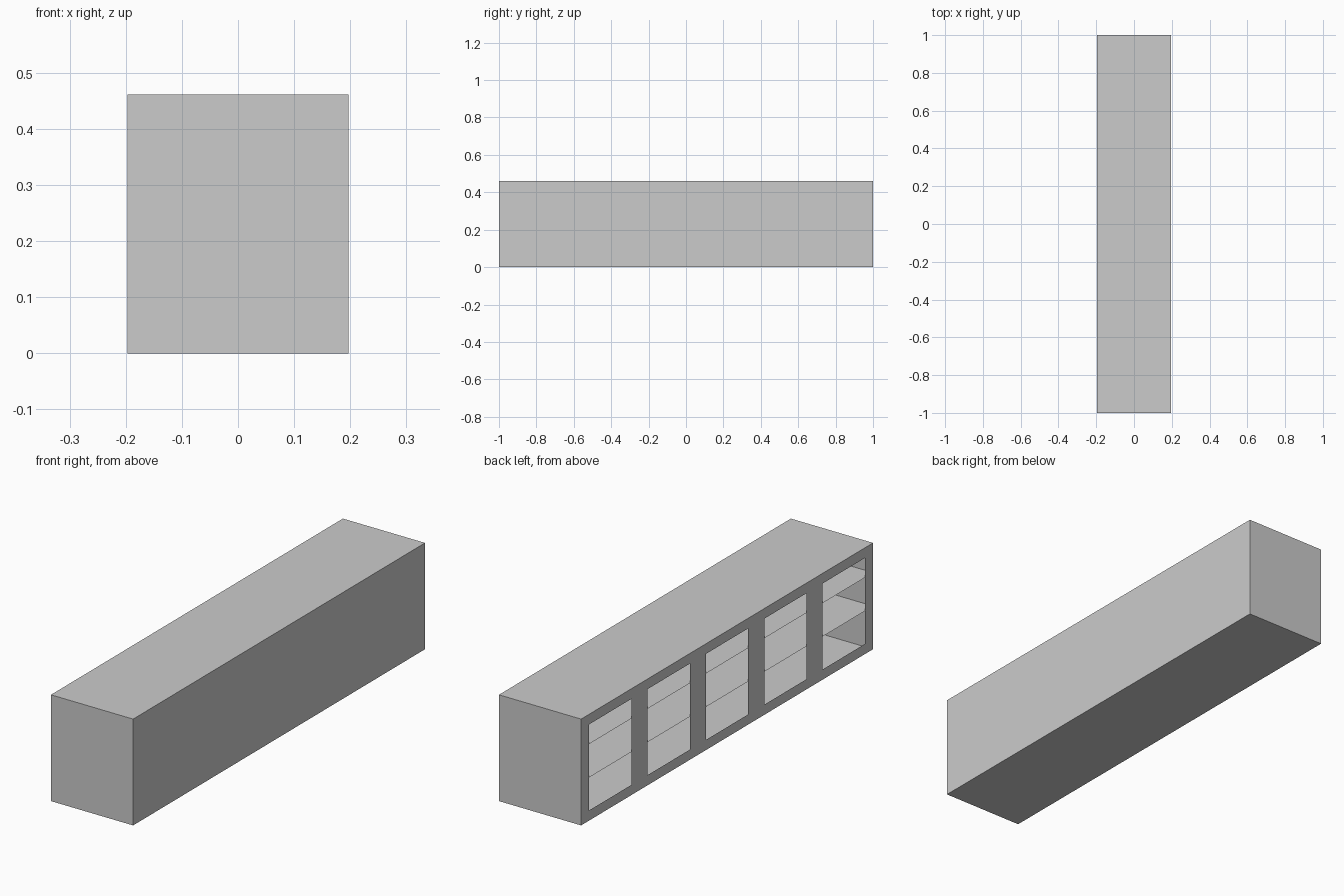
import bpy, bmesh

if "Cube" in bpy.data.objects:
    bpy.data.objects.remove(bpy.data.objects["Cube"])

W, L, H = 0.394, 2.0, 0.461          # depth (x), length (y), height (z)
X0, X1, Y0, Y1 = -W / 2, W / 2, -L / 2, L / 2


def make_object(name, quads):
    """Build a thin sheet object from a few corner quads, welding shared edges."""
    bm = bmesh.new()
    for quad in quads:
        bm.faces.new([bm.verts.new(p) for p in quad])
    bmesh.ops.remove_doubles(bm, verts=bm.verts, dist=1e-5)
    mesh = bpy.data.meshes.new(name)
    bm.to_mesh(mesh)
    bm.free()
    obj = bpy.data.objects.new(name, mesh)
    bpy.context.collection.objects.link(obj)
    return obj


def level(z, up=True):
    """Full-length horizontal panel."""
    q = [(X0, Y0, z), (X1, Y0, z), (X1, Y1, z), (X0, Y1, z)]
    return q if up else q[::-1]


def upright(y, outward):
    """End panel across the cabinet depth."""
    q = [(X0, y, 0), (X1, y, 0), (X1, y, H), (X0, y, H)]
    return q if outward < 0 else q[::-1]


# Cabinet shell: bottom, top, two ends and the closed long side
make_object("cabinet_shell", [
    level(0, False), level(H),
    upright(Y0, -1), upright(Y1, 1),
    [(X1, Y0, 0), (X1, Y1, 0), (X1, Y1, H), (X1, Y0, H)],
])

# Face frame: a grid of cells with the five window cells left open
half = 0.145
ys = [Y0]
for i in range(5):
    centre = -0.8 + 0.4 * i
    ys += [centre - half, centre + half]
ys.append(Y1)
zs = [0, 0.044, H - 0.044, H]
cells = []
for i, (ya, yb) in enumerate(zip(ys, ys[1:])):
    for j, (za, zb) in enumerate(zip(zs, zs[1:])):
        if j == 1 and i % 2 == 1:
            continue
        cells.append([(X0, yb, za), (X0, ya, za), (X0, ya, zb), (X0, yb, zb)])
make_object("face_frame", cells)

# Two full-length shelves running behind the frame
for name, z in (("lower_shelf", 0.187), ("upper_shelf", 0.332)):
    make_object(name, [level(z)])
